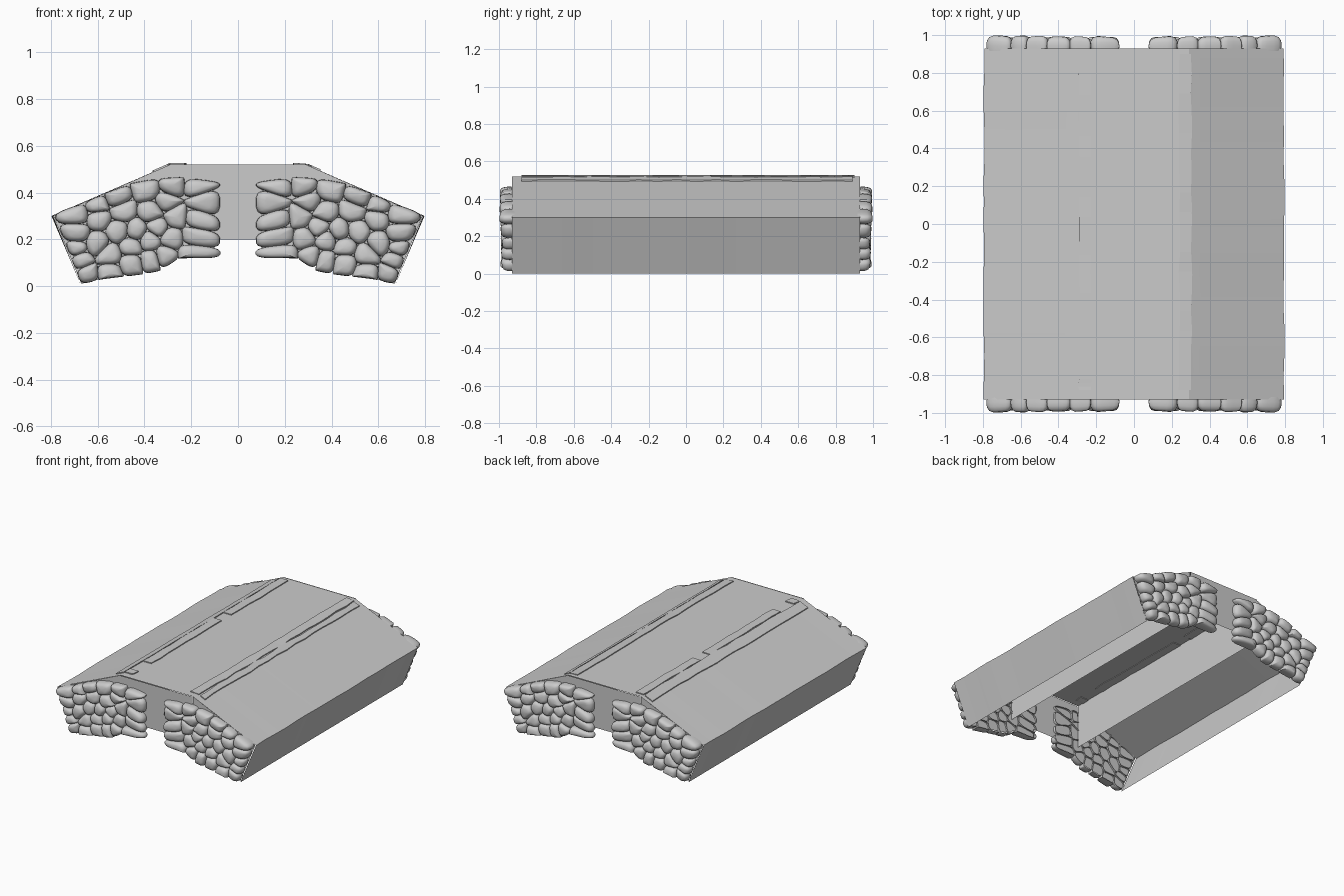
import bpy, bmesh, random
from mathutils import Vector

if "Cube" in bpy.data.objects:
    bpy.data.objects.remove(bpy.data.objects["Cube"])

random.seed(7)
END = 0.93  # y of the end walls


def finish(name, bm, mirror=(False, False), smooth=None):
    mesh = bpy.data.meshes.new(name)
    bm.to_mesh(mesh)
    bm.free()
    ob = bpy.data.objects.new(name, mesh)
    bpy.context.collection.objects.link(ob)
    if any(mirror):
        m = ob.modifiers.new("Mirror", 'MIRROR')
        m.use_axis = (mirror[0], mirror[1], False)
        m.use_mirror_merge = False
    if smooth:
        bpy.ops.object.select_all(action='DESELECT')
        bpy.context.view_layer.objects.active = ob
        ob.select_set(True)
        bpy.ops.object.shade_smooth_by_angle(angle=smooth)
    return ob


def sheet(name, profile, mirror=(False, False), wobble=0.0):
    """Sweep an open x/z profile along y as a single skin."""
    bm = bmesh.new()
    n = 16
    rows = []
    for i in range(n + 1):
        y = -END + 2 * END * i / n
        rows.append([bm.verts.new((x + random.uniform(-wobble, wobble) * (abs(x) > 0.75), y, z))
                     for x, z in profile])
    for a, b in zip(rows, rows[1:]):
        for j in range(len(profile) - 1):
            bm.faces.new((a[j], b[j], b[j + 1], a[j + 1]))
    bmesh.ops.recalc_face_normals(bm, faces=bm.faces)
    return finish(name, bm, mirror, 0.3)


def panel(name, pts, y, mirror):
    bm = bmesh.new()
    bm.faces.new([bm.verts.new((x, y, z)) for x, z in pts])
    return finish(name, bm, mirror)


# Outer skin: two leaning side walls, two slopes and a flat crown
sheet("outer_shell", [(-.67, 0), (-.795, .3), (-.29, .52), (.29, .52), (.795, .3), (.67, 0)],
      wobble=0.004)
# Hanging inner walls below the crown
sheet("inner_wall", [(.29, .52), (.29, .2)], (True, False))
# End plates
panel("center_end", [(-.29, .2), (.29, .2), (.29, .52), (-.29, .52)], -END - .005, (False, True))
panel("side_end", [(.29, .52), (.79, .3), (.67, .01), (.5, .05), (.35, .08), (.25, .13),
                   (.1, .13), (.1, .43), (.29, .44)], -END, (True, True))

# Stone facing: irregular cells between an upper and a lower outline
TOP = [(.08, .445), (.25, .465), (.34, .46), (.45, .44), (.56, .40), (.66, .355), (.785, .31)]
BOTTOM = [(.08, .12), (.25, .12), (.34, .065), (.42, .05), (.50, .04), (.58, .03), (.67, .01)]


def on_path(path, t):
    f = min(max(t, 0), .9999) * (len(path) - 1)
    i = int(f)
    return Vector(path[i]).lerp(Vector(path[i + 1]), f - i)


def clip(poly, p, n):
    """Keep the part of a polygon behind the line through p with normal n."""
    out = []
    for a, b in zip(poly, poly[1:] + poly[:1]):
        da, db = (a - p).dot(n), (b - p).dot(n)
        if da <= 0:
            out.append(a)
        if da * db < 0:
            out.append(a.lerp(b, da / (da - db)))
    return out


def round_poly(poly, cut):
    out = []
    for a, b in zip(poly, poly[1:] + poly[:1]):
        out += [a.lerp(b, cut), a.lerp(b, 1 - cut)]
    return out


seeds = []
for row, (depth, count) in enumerate([(.1, 6), (.3, 6), (.5, 7), (.7, 6), (.9, 6)]):
    for k in range(count):
        t = (k + .5 + random.uniform(-.22, .22)) / count
        d = depth + random.uniform(-.05, .05) * (row > 0)
        seeds.append((on_path(TOP, t).lerp(on_path(BOTTOM, t), d), row))

outline = [Vector(p) for p in BOTTOM + TOP[::-1]]
bm = bmesh.new()
for s, row in seeds:
    cell = outline
    for q, _ in seeds:
        if q != s:
            cell = clip(cell, (s + q) / 2, q - s)
    cell = [p for i, p in enumerate(cell) if (p - cell[i - 1]).length > .004]
    if len(cell) < 3:
        continue
    c = sum(cell, Vector((0, 0))) / len(cell)
    cell = round_poly(round_poly(cell, .22), .25)
    h = random.uniform(.045, .062) + (.006 if row == 0 else 0)
    tilt = Vector((random.uniform(-.12, .12), random.uniform(-.12, .12)))
    rings = []
    for scale, lift in [(.97, -.2), (1.04, .2), (1.0, .55), (.85, .83), (.55, .97)]:
        ring = []
        for p in cell:
            v = c + (p - c) * scale
            ring.append(bm.verts.new((v.x, -END - h * lift - (v - c).dot(tilt) * max(lift, 0), v.y)))
        rings.append(ring)
    n = len(cell)
    for a, b in zip(rings, rings[1:]):
        for i in range(n):
            bm.faces.new((a[i], a[(i + 1) % n], b[(i + 1) % n], b[i]))
    tip = bm.verts.new((c.x, -END - h, c.y))
    for i in range(n):
        bm.faces.new((rings[-1][i], rings[-1][(i + 1) % n], tip))
bmesh.ops.recalc_face_normals(bm, faces=bm.faces)
finish("stone_facing", bm, (True, True), 0.9)


# Worn strips along the two crown folds
def roof_z(x):
    return .52 - max(0, abs(x) - .29) * .22 / .505


def strip(name, x0, x1, y0, y1, t=.007):
    bm = bmesh.new()
    n = max(3, int((y1 - y0) / .1))
    rows = []
    for i in range(n + 1):
        y = y0 + (y1 - y0) * i / n
        a, b = (x + random.uniform(-.005, .005) for x in (x0, x1))
        rows.append([bm.verts.new((x, y, roof_z(x) + dz)) for x, dz in
                     ((a, -.004), (a, t), (b, t), (b, -.004))])
    for p, q in zip(rows, rows[1:]):
        for j in range(4):
            bm.faces.new((p[j], q[j], q[(j + 1) % 4], p[(j + 1) % 4]))
    bm.faces.new(rows[0])
    bm.faces.new(rows[-1][::-1])
    bmesh.ops.recalc_face_normals(bm, faces=bm.faces)
    finish(name, bm)


strip("right_crown_strip", .24, .305, -.88, .90)
strip("right_slope_strip", .31, .35, -.88, .89)
strip("left_slope_strip", -.36, -.295, -.88, .90)
strip("left_crown_strip_back", -.29, -.225, .25, .90)
strip("left_crown_strip_front", -.29, -.225, -.67, .14)
strip("left_crown_strip_end", -.29, -.225, -.88, -.82)
